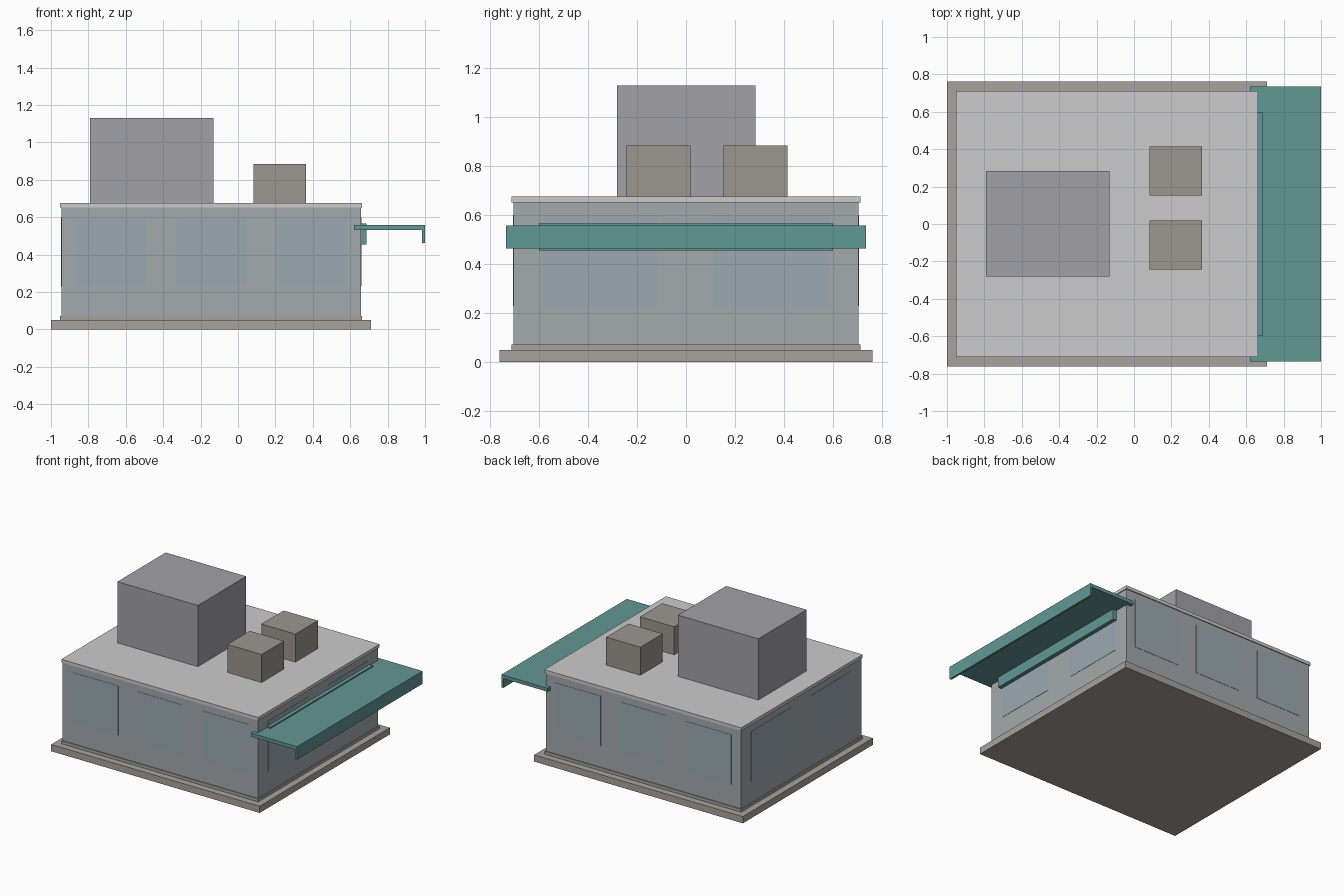
import bpy

if "Cube" in bpy.data.objects:
    bpy.data.objects.remove(bpy.data.objects["Cube"])


def material(name, rgb):
    m = bpy.data.materials.new(name)
    m.diffuse_color = (*rgb, 1)
    m.use_nodes = True
    m.node_tree.nodes["Principled BSDF"].inputs["Base Color"].default_value = m.diffuse_color
    return m


WALL = material("wall_grey_blue", (0.37, 0.40, 0.42))
GLASS = material("window_glass", (0.33, 0.40, 0.44))
TEAL = material("awning_teal", (0.12, 0.31, 0.30))
STONE = material("warm_stone", (0.38, 0.37, 0.34))
UNIT = material("vent_taupe", (0.33, 0.31, 0.28))
HOUSE = material("roof_house_grey", (0.36, 0.36, 0.39))


def box(name, x, y, z, mat=None):
    """Axis-aligned box from (min, max) ranges."""
    bpy.ops.mesh.primitive_cube_add(size=1)
    o = bpy.context.object
    o.name = name
    o.location = [(r[0] + r[1]) / 2 for r in (x, y, z)]
    o.scale = [r[1] - r[0] for r in (x, y, z)]
    bpy.ops.object.transform_apply(location=False, rotation=False, scale=True)
    if mat:
        o.data.materials.append(mat)
    return o


# Plinth, walls, trims and roof
X0, X1, Y = -0.945, 0.657, 0.705
box("plinth", (-1.0, 0.712), (-0.762, 0.762), (0, 0.05), STONE)
box("walls", (X0, X1), (-Y, Y), (0.05, 0.655), WALL)
box("base_trim", (-0.951, 0.664), (-0.712, 0.712), (0.05, 0.072), STONE)
box("roof_slab", (-0.951, 0.664), (-0.712, 0.712), (0.652, 0.676))

# Flush window panes: three on the long sides, two on the ends
T, WZ = 0.002, (0.23, 0.60)
for side, s in (("front", -1), ("back", 1)):
    for i in range(3):
        cx = -0.677 + i * 0.535
        box(f"{side}_window_{i + 1}", (cx - 0.188, cx + 0.188),
            sorted((s * (Y - T), s * (Y + T))), WZ, GLASS)
for side, x in (("left", X0), ("right", X1)):
    for i, cy in enumerate((-0.35, 0.35)):
        box(f"{side}_window_{i + 1}", (x - T, x + T),
            (cy - 0.235, cy + 0.235), WZ, GLASS)

# Rooftop house and two vent units
box("roof_house", (-0.792, -0.132), (-0.282, 0.284), (0.676, 1.13), HOUSE)
for i, cy in enumerate((-0.112, 0.284)):
    box(f"vent_unit_{i + 1}", (0.084, 0.364), (cy - 0.131, cy + 0.131),
        (0.676, 0.884), UNIT)

# Awning: panel, hanging front lip, and sign board against the wall
box("awning_panel", (0.62, 1.0), (-0.735, 0.735), (0.532, 0.558), TEAL)
box("awning_lip", (0.985, 1.0), (-0.735, 0.735), (0.463, 0.532), TEAL)
box("awning_wall_board", (0.657, 0.688), (-0.60, 0.60), (0.455, 0.567), TEAL)
